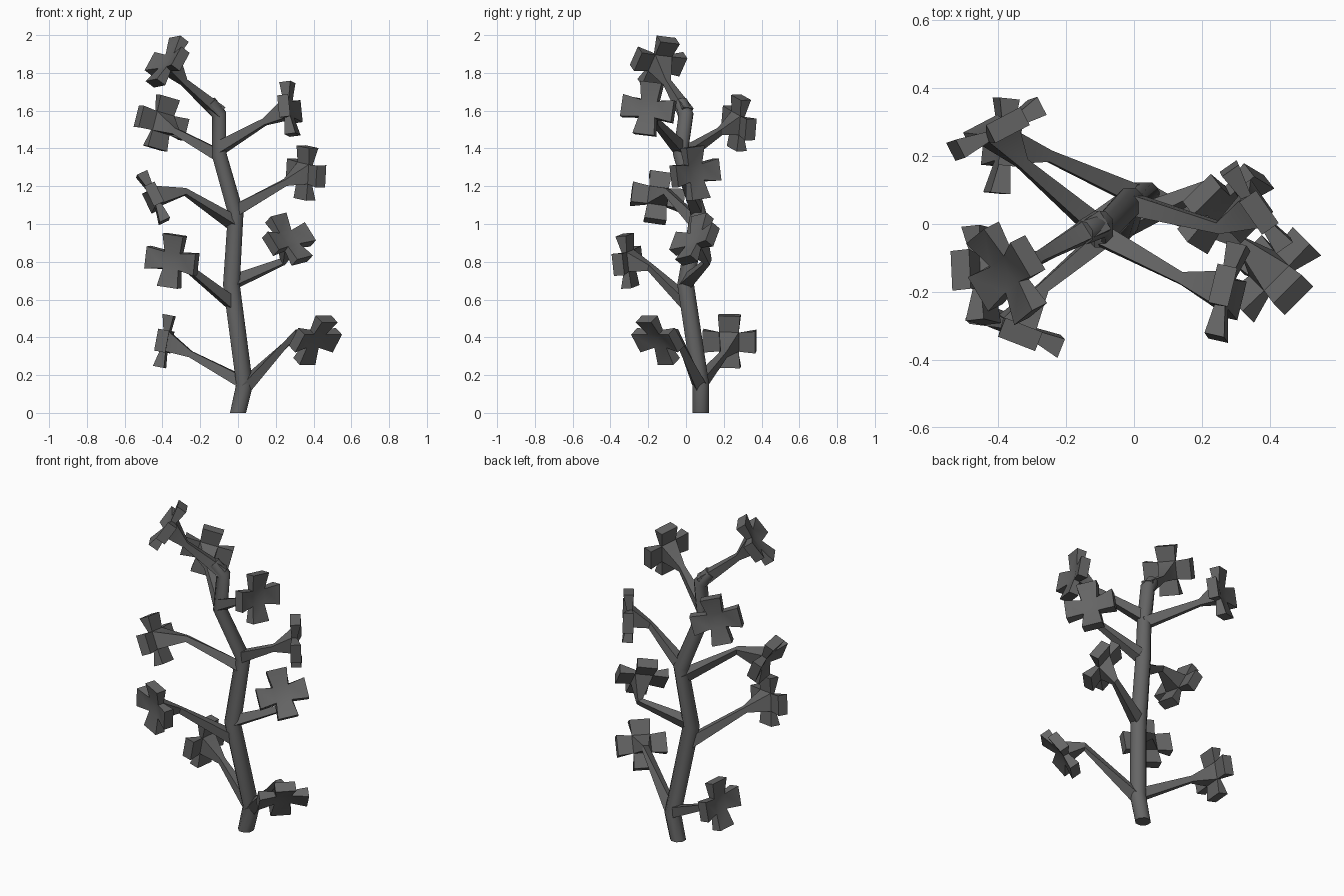
import bpy, bmesh, math
from mathutils import Vector

if "Cube" in bpy.data.objects:
    bpy.data.objects.remove(bpy.data.objects["Cube"])

dark = bpy.data.materials.new("dark_grey")
dark.diffuse_color = (.13, .13, .13, 1)
dark.use_nodes = True
dark.node_tree.nodes["Principled BSDF"].inputs["Base Color"].default_value = dark.diffuse_color


def finish(bm, name, angle):
    bmesh.ops.recalc_face_normals(bm, faces=bm.faces)
    mesh = bpy.data.meshes.new(name)
    bm.to_mesh(mesh)
    bm.free()
    mesh.materials.append(dark)
    ob = bpy.data.objects.new(name, mesh)
    bpy.context.collection.objects.link(ob)
    bpy.ops.object.select_all(action='DESELECT')
    ob.select_set(True)
    bpy.context.view_layer.objects.active = ob
    bpy.ops.object.shade_smooth_by_angle(angle=math.radians(angle))


def bridge(bm, a, b):
    n = len(a)
    for i in range(n):
        j = (i + 1) % n
        bm.faces.new((a[i], a[j], b[j], b[i]))


def ring(bm, c, d, ref, r, n, turn=0):
    d = d.normalized()
    u = (ref - d * ref.dot(d)).normalized()
    v = d.cross(u)
    angles = [turn + 2 * math.pi * i / n for i in range(n)]
    return [bm.verts.new(c + r * (u * math.cos(t) + v * math.sin(t))) for t in angles]


# Crooked trunk: x, y, z, radius
path = [(0, .078, 0, .046), (.035, .078, .15, .048), (-.035, -.002, .68, .048),
        (-.012, .065, 1.06, .045), (-.1, -.03, 1.37, .042), (-.1, 0, 1.58, .042),
        (-.15, -.025, 1.645, .037)]
bm = bmesh.new()
pts = [Vector(p[:3]) for p in path]
rings = []
for i, p in enumerate(pts):
    if i == 0:
        d = Vector((0, 0, 1))
    elif i == len(pts) - 1:
        d = p - pts[i - 1]
    else:
        d = (pts[i + 1] - p).normalized() + (p - pts[i - 1]).normalized()
    rings.append(ring(bm, p, d, Vector((1, 0, 0)), path[i][3], 8, math.pi / 8))
for a, b in zip(rings, rings[1:]):
    bridge(bm, a, b)
bm.faces.new(rings[0])
bm.faces.new(rings[-1])
finish(bm, "trunk", 50)


def flower_twig(name, root, joint, center, normal, up, r=.044):
    """Tapered square stalk, funnel and four flaring petals."""
    bm = bmesh.new()
    root, joint, c, n, up = map(Vector, (root, joint, center, normal, up))
    n.normalize()
    a = (up - n * up.dot(n)).normalized()
    b = n.cross(a)
    at = lambda x, y, z: bm.verts.new(c + a * x + b * y + n * z)
    signs = [(1, 1), (-1, 1), (-1, -1), (1, -1)]
    back = [at(x * .052, y * .052, -.022) for x, y in signs]
    front = [at(x * .044, y * .044, .008) for x, y in signs]
    # dished flower face
    dip = at(0, 0, -.005)
    for i in range(4):
        bm.faces.new((front[i], front[(i + 1) % 4], dip))
    # petals
    for i in range(4):
        j = (i + 1) % 4
        ox = (signs[i][0] + signs[j][0]) / 2
        oy = (signs[i][1] + signs[j][1]) / 2
        wx, wy = signs[i][0] - ox, signs[i][1] - oy
        L, w, k = .14, .059, .03
        tip = [at(ox * L + s * wx * w, oy * L + s * wy * w, z)
               for s, z in ((1, -k), (-1, -k), (-1, k), (1, k))]
        bridge(bm, [back[i], back[j], front[j], front[i]], tip)
        bm.faces.new(tip)
    # funnel and stalk
    d = joint - root
    mid = ring(bm, joint, d.normalized() + n, a, .024, 4, math.pi / 4)
    low = ring(bm, root, d, a, r, 4, math.pi / 4)
    bridge(bm, back, mid)
    bridge(bm, mid, low)
    bm.faces.new(low)
    finish(bm, name, 30)


# root, joint, flower centre, facing direction, petal direction
twigs = [
    ((.035, .075, .14), (.315, -.055, .425), (.41, -.15, .385), (.57, -.57, -.6), (.06, -.06, .115)),
    ((.03, .075, .16), (-.25, .2, .31), (-.39, .23, .38), (-.97, .1, .18), (.025, 0, .14)),
    ((-.03, .01, .58), (-.27, -.19, .77), (-.35, -.31, .805), (-.37, -.93, -.06), (.015, -.015, .135)),
    ((-.03, 0, .69), (.235, .115, .8), (.27, .045, .92), (.5, -.65, .55), (-.06, .03, .12)),
    ((-.015, .06, 1.0), (-.28, -.1, 1.17), (-.45, -.15, 1.14), (-.9, -.1, -.42), (-.06, .015, .125)),
    ((-.015, .06, 1.07), (.25, -.01, 1.22), (.36, .05, 1.27), (.82, .57, .02), (.01, -.015, .14)),
    ((-.095, -.02, 1.36), (-.33, .18, 1.49), (-.405, .28, 1.535), (-.45, .88, .04), (.03, .01, .12)),
    ((-.1, -.03, 1.4), (.14, -.16, 1.54), (.275, -.2, 1.61), (.97, -.22, .13), (-.015, .02, .135)),
    ((-.1, 0, 1.59), (-.285, -.1, 1.75), (-.375, -.145, 1.86), (-.72, -.36, .55), (.06, .05, .12), .046),
]
for i, tw in enumerate(twigs):
    flower_twig(f"flower_twig_{i + 1}", *tw)
